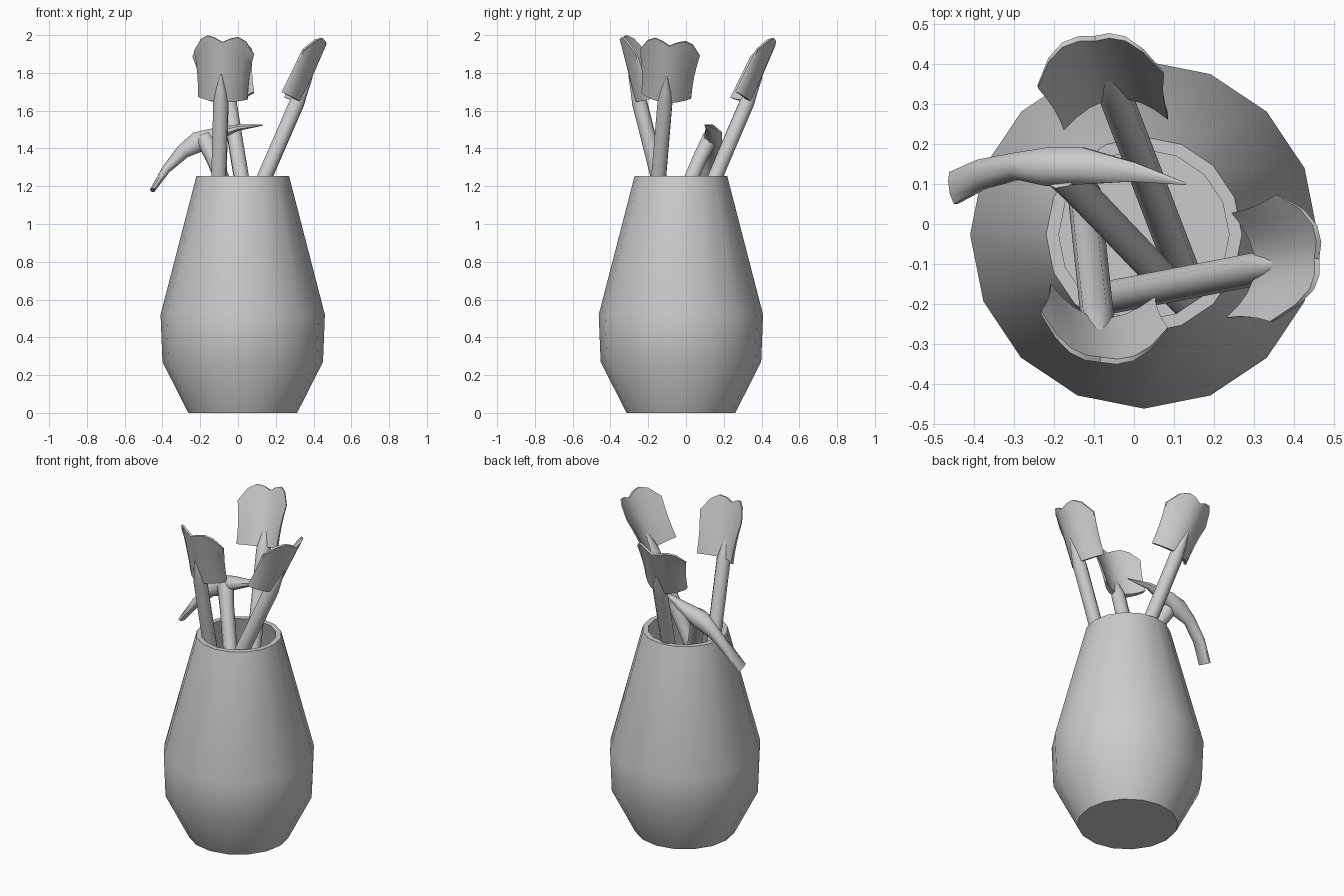
import bpy, bmesh, math
from mathutils import Vector

cube = bpy.data.objects.get("Cube")
if cube:
    bpy.data.objects.remove(cube, do_unlink=True)

GREY = (0.6, 0.6, 0.6, 1)
clay = bpy.data.materials.new("plain grey")
clay.use_nodes = True
clay.diffuse_color = GREY
bsdf = next(n for n in clay.node_tree.nodes if n.type == 'BSDF_PRINCIPLED')
bsdf.inputs["Base Color"].default_value = GREY


def finish(bm, name, angle=50):
    """Turn a bmesh into a smooth-shaded object."""
    bmesh.ops.recalc_face_normals(bm, faces=bm.faces[:])
    mesh = bpy.data.meshes.new(name)
    bm.to_mesh(mesh)
    bm.free()
    mesh.materials.append(clay)
    obj = bpy.data.objects.new(name, mesh)
    bpy.context.collection.objects.link(obj)
    bpy.ops.object.select_all(action='DESELECT')
    obj.select_set(True)
    bpy.context.view_layer.objects.active = obj
    bpy.ops.object.shade_smooth_by_angle(angle=math.radians(angle))
    return obj


def loft(name, stations, side, sides=8):
    """Skin rings along a path; each station is (centre, half width, half depth)."""
    bm = bmesh.new()
    points = [Vector(s[0]) for s in stations]
    rings = []
    for i, (_, wide, deep) in enumerate(stations):
        along = (points[min(i + 1, len(points) - 1)] - points[max(i - 1, 0)]).normalized()
        u = (side - along * side.dot(along)).normalized()
        w = along.cross(u)
        ring = []
        for k in range(sides):
            a = math.tau * (k + 0.5) / sides
            ring.append(bm.verts.new(points[i] + u * wide * math.cos(a) + w * deep * math.sin(a)))
        rings.append(ring)
    for a, b in zip(rings, rings[1:]):
        for k in range(sides):
            j = (k + 1) % sides
            bm.faces.new((a[k], a[j], b[j], b[k]))
    bm.faces.new(rings[0])
    bm.faces.new(rings[-1])
    return finish(bm, name)


def vase():
    """Hollow sixteen-sided jar, spun from its outer and inner profile."""
    profile = [(0, 0), (0.288, 0), (0.425, 0.27), (0.435, 0.52), (0.245, 1.255),
               (0.213, 1.255), (0.40, 0.52), (0.39, 0.29), (0.26, 0.05), (0, 0.05)]
    centre = Vector((0.025, -0.027, 0))
    bm = bmesh.new()
    verts = [bm.verts.new(centre + Vector((r, 0, z))) for r, z in profile]
    edges = [bm.edges.new(pair) for pair in zip(verts, verts[1:])]
    bmesh.ops.spin(bm, geom=verts + edges, cent=centre, axis=(0, 0, 1),
                   angle=math.tau, steps=16, use_duplicate=False)
    bmesh.ops.remove_doubles(bm, verts=bm.verts[:], dist=0.001)
    finish(bm, "vase")


def spade(label, foot, neck, facing):
    """A round handle with a curved, two-lobed blade on top."""
    foot, neck = Vector(foot), Vector(neck)
    up = (neck - foot).normalized()
    out = Vector(facing).normalized()
    out = (out - up * out.dot(up)).normalized()
    across = up.cross(out)
    # handle ends in a tapered tongue lying on the blade
    loft(label + "_handle", [(foot, 0.042, 0.042), (neck - up * 0.02, 0.042, 0.042),
                             (neck + up * 0.05 + out * 0.005, 0.03, 0.028),
                             (neck + up * 0.14 + out * 0.015, 0.005, 0.008)], across)
    heights = [0.25, 0.325, 0.352, 0.345, 0.325]
    heights += heights[-2::-1]
    rows, cols = 5, len(heights)
    bm = bmesh.new()
    layers = []
    for back in (0, 1):
        grid = []
        for r in range(rows):
            f = r / (rows - 1)
            row = []
            for c in range(cols):
                t = 2 * c / (cols - 1) - 1
                thick = 0.035 * (1 - 0.6 * f) * (1 - 0.4 * t * t)
                half = 0.132 + 0.028 * f * f
                bend = 0.02 - 0.085 * t * t
                row.append(bm.verts.new(neck + across * t * half
                                        + up * (heights[c] * f - 0.01)
                                        + out * (bend - back * thick)))
            grid.append(row)
        layers.append(grid)
        for r in range(rows - 1):
            for c in range(cols - 1):
                bm.faces.new((grid[r][c], grid[r][c + 1], grid[r + 1][c + 1], grid[r + 1][c]))

    # close the rim between the two layers
    def rim(g):
        return (g[0] + [row[-1] for row in g[1:]] + g[-1][-2::-1]
                + [row[0] for row in g[-2:0:-1]])
    a, b = rim(layers[0]), rim(layers[1])
    for k in range(len(a)):
        j = (k + 1) % len(a)
        bm.faces.new((a[k], a[j], b[j], b[k]))
    finish(bm, label + "_blade")


vase()
spade("front_spade", (-0.125, 0.08, 0.35), (-0.09, -0.25, 1.66), (-0.13, -1, 0))
spade("back_spade", (0.165, -0.23, 0.35), (-0.05, 0.33, 1.66), (-0.1, 1, 0))
spade("left_spade", (-0.25, -0.22, 0.35), (0.32, -0.11, 1.66), (1, -0.05, 0))

# pickaxe: handle, then a curved head with a point and a flat blade
loft("pick_handle", [((0.22, -0.29, 0.5), 0.04, 0.04), ((-0.13, 0.075, 1.35), 0.042, 0.042),
                     ((-0.18, 0.13, 1.46), 0.05, 0.045)], Vector((1, 0, 0)))
loft("pick_head", [((0.13, 0.10, 1.523), 0.003, 0.003),
                   ((0.0, 0.13, 1.51), 0.026, 0.018),
                   ((-0.13, 0.145, 1.47), 0.05, 0.04),
                   ((-0.21, 0.143, 1.435), 0.052, 0.06),
                   ((-0.29, 0.145, 1.385), 0.036, 0.042),
                   ((-0.38, 0.125, 1.29), 0.04, 0.025),
                   ((-0.452, 0.09, 1.18), 0.045, 0.014)], Vector((0, 1, 0)))
